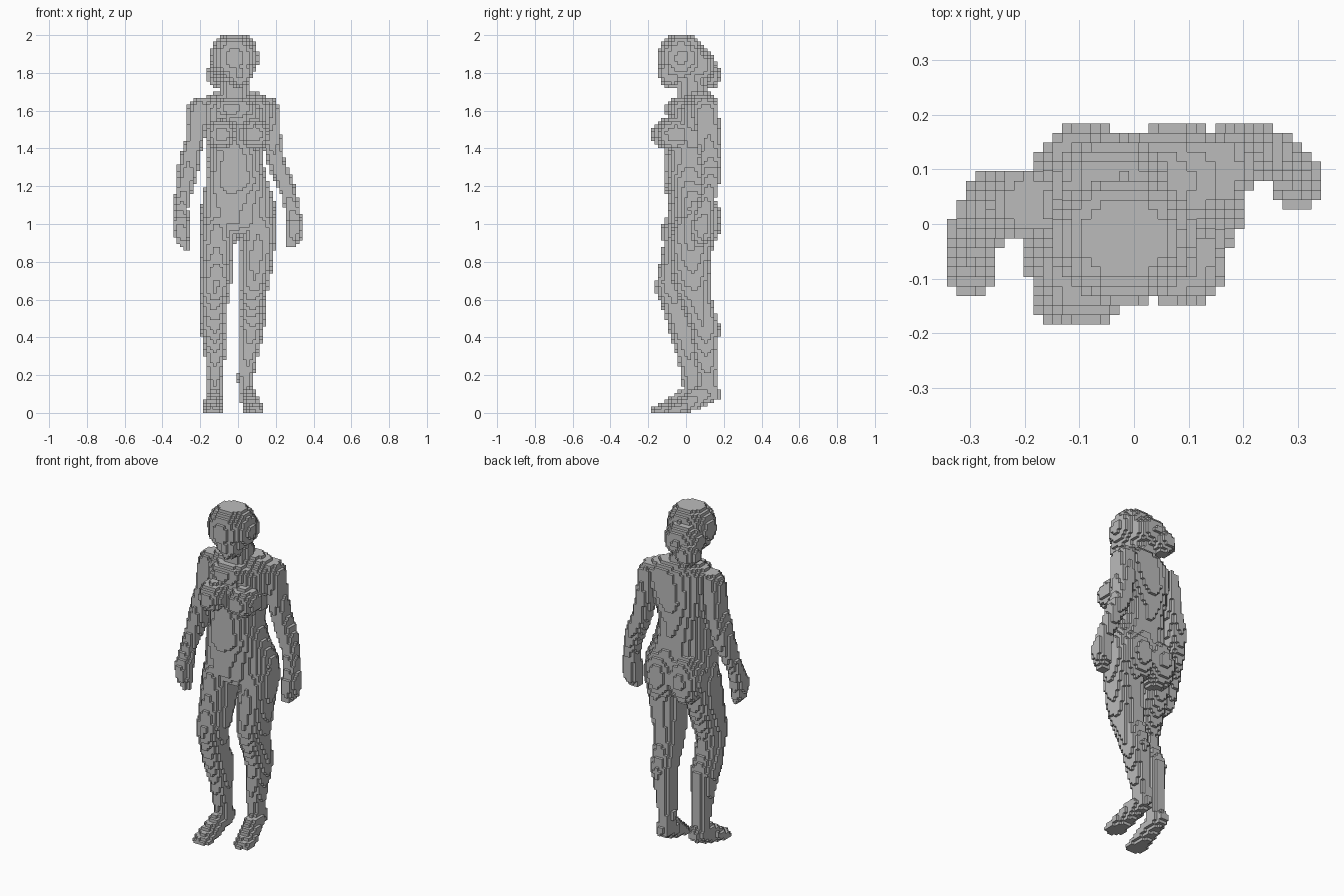
import bpy, bmesh, math

if "Cube" in bpy.data.objects:
    bpy.data.objects.remove(bpy.data.objects["Cube"], do_unlink=True)

LAYERS = 114
H = 2.0 / LAYERS          # block size
NX, NY = 19, 10           # half widths of the block grid
owner = {}                # block -> part name

grey = bpy.data.materials.new("plain_grey")
grey.diffuse_color = (0.5, 0.5, 0.5, 1)
grey.use_nodes = True
grey.node_tree.nodes["Principled BSDF"].inputs["Base Color"].default_value = (0.5, 0.5, 0.5, 1)


def fill_ellipse(name, k, cx, cy, rx, ry, yaw=0.0):
    """Fill one layer of blocks inside a turned ellipse."""
    if rx <= 0 or ry <= 0 or not 0 <= k < LAYERS:
        return
    c, s = math.cos(yaw), math.sin(yaw)
    for i in range(-NX, NX + 1):
        for j in range(-NY, NY + 1):
            dx, dy = i * H - cx, j * H - cy
            u, v = (dx * c + dy * s) / rx, (dy * c - dx * s) / ry
            if u * u + v * v <= 1:
                owner.setdefault((i, j, k), name)


def column(name, slices, yaw=0.0):
    """Stack of ellipses (z, cx, cy, rx, ry), listed from the top down."""
    for top, low in zip(slices, slices[1:]):
        for k in range(LAYERS):
            z = (k + 0.5) * H
            if low[0] <= z < top[0]:
                t = (top[0] - z) / (top[0] - low[0])
                fill_ellipse(name, k, *[a + (b - a) * t for a, b in zip(top[1:], low[1:])], yaw)


def ball(name, centre, radii, yaw=0.0):
    cx, cy, cz = centre
    rx, ry, rz = radii
    for k in range(LAYERS):
        d = ((k + 0.5) * H - cz) / rz
        if abs(d) < 1:
            f = math.sqrt(1 - d * d)
            fill_ellipse(name, k, cx, cy, rx * f, ry * f, yaw)


def chain(name, balls, steps=5):
    """Row of balls blended between (x, y, z, rx, ry, rz) stations."""
    for a, b in zip(balls, balls[1:]):
        for n in range(steps + 1):
            p = [u + (v - u) * n / steps for u, v in zip(a, b)]
            ball(name, p[:3], p[3:])


TURN = math.radians(13)   # body turned a little to its right side forward

# Head, face and hair knot
ball("head", (-0.02, -0.025, 1.88), (0.13, 0.125, 0.14))
ball("face", (0.005, -0.075, 1.80), (0.065, 0.072, 0.08), math.radians(20))
ball("hair_knot", (-0.10, 0.12, 1.785), (0.066, 0.066, 0.07))
ball("hair_knot", (-0.04, 0.07, 1.84), (0.11, 0.09, 0.10))
column("neck", [(1.80, -0.02, 0.02, 0.075, 0.075), (1.70, -0.02, 0.04, 0.078, 0.085),
                (1.62, -0.01, 0.05, 0.11, 0.10)])

# Torso, chest and seat
column("torso", [
    (1.70, -0.01, 0.06, 0.11, 0.06), (1.675, -0.005, 0.06, 0.165, 0.08),
    (1.65, 0, 0.06, 0.195, 0.10), (1.60, 0, 0.045, 0.195, 0.118),
    (1.48, -0.01, 0.035, 0.168, 0.13), (1.34, -0.015, 0.012, 0.145, 0.132),
    (1.22, -0.005, 0.008, 0.168, 0.128), (1.15, 0, 0.02, 0.19, 0.118),
    (1.08, 0.005, 0.03, 0.205, 0.118), (1.00, 0.003, 0.035, 0.20, 0.12),
    (0.94, 0, 0.03, 0.13, 0.08)], TURN)
ball("upper_chest", (-0.01, -0.03, 1.61), (0.12, 0.08, 0.065), TURN)
ball("right_breast", (-0.087, -0.085, 1.475), (0.085, 0.100, 0.085))
ball("left_breast", (0.085, -0.055, 1.475), (0.085, 0.100, 0.085))
ball("right_buttock", (-0.075, 0.085, 1.02), (0.11, 0.095, 0.15))
ball("left_buttock", (0.075, 0.095, 1.02), (0.11, 0.090, 0.15))

# Arms, each ending in a hand
column("right_arm", [
    (1.67, -0.19, 0.04, 0.03, 0.045), (1.63, -0.212, 0.035, 0.052, 0.065),
    (1.45, -0.225, 0.032, 0.05, 0.067), (1.35, -0.255, 0.032, 0.055, 0.066),
    (1.25, -0.27, 0.018, 0.055, 0.060), (1.15, -0.293, -0.01, 0.042, 0.048),
    (1.08, -0.302, -0.04, 0.038, 0.042)])
column("right_hand", [
    (1.08, -0.302, -0.04, 0.038, 0.042), (1.00, -0.302, -0.075, 0.043, 0.053),
    (0.92, -0.295, -0.085, 0.036, 0.045), (0.865, -0.278, -0.09, 0.018, 0.02)])
column("left_arm", [
    (1.67, 0.15, 0.09, 0.04, 0.05), (1.62, 0.168, 0.105, 0.05, 0.066),
    (1.45, 0.18, 0.12, 0.05, 0.064), (1.35, 0.195, 0.13, 0.05, 0.058),
    (1.25, 0.235, 0.13, 0.053, 0.054), (1.15, 0.27, 0.115, 0.042, 0.045),
    (1.08, 0.290, 0.10, 0.040, 0.042)])
column("left_hand", [
    (1.08, 0.290, 0.10, 0.040, 0.042), (1.00, 0.300, 0.08, 0.046, 0.053),
    (0.92, 0.295, 0.08, 0.039, 0.048), (0.88, 0.28, 0.07, 0.022, 0.03)])

# Legs
column("right_leg", [
    (1.08, -0.10, 0.02, 0.08, 0.09), (1.00, -0.11, 0.01, 0.095, 0.115),
    (0.85, -0.115, -0.015, 0.088, 0.112),
    (0.70, -0.115, -0.06, 0.082, 0.10), (0.64, -0.12, -0.07, 0.075, 0.088),
    (0.55, -0.125, -0.045, 0.07, 0.08), (0.45, -0.128, -0.01, 0.072, 0.085),
    (0.30, -0.122, 0.015, 0.054, 0.062), (0.18, -0.123, 0.03, 0.042, 0.052),
    (0.08, -0.123, 0.045, 0.04, 0.055)])
column("left_leg", [
    (1.08, 0.11, 0.06, 0.085, 0.09), (1.00, 0.113, 0.05, 0.098, 0.115),
    (0.85, 0.10, 0.03, 0.092, 0.108),
    (0.70, 0.085, 0.03, 0.084, 0.10), (0.60, 0.075, 0.05, 0.072, 0.09),
    (0.45, 0.073, 0.10, 0.067, 0.08), (0.30, 0.055, 0.105, 0.05, 0.06),
    (0.18, 0.04, 0.115, 0.042, 0.052), (0.10, 0.045, 0.125, 0.04, 0.055)])

# Feet, sloping down from the heel to the toes
chain("right_foot", [(-0.122, 0.06, 0.09, 0.040, 0.055, 0.05),
                     (-0.128, -0.02, 0.065, 0.044, 0.05, 0.055),
                     (-0.133, -0.09, 0.03, 0.052, 0.05, 0.035),
                     (-0.133, -0.14, 0.012, 0.050, 0.048, 0.022)])
chain("left_foot", [(0.045, 0.13, 0.105, 0.040, 0.055, 0.05),
                    (0.060, 0.05, 0.075, 0.044, 0.05, 0.055),
                    (0.076, -0.01, 0.035, 0.052, 0.05, 0.038),
                    (0.083, -0.06, 0.012, 0.052, 0.05, 0.022)])

# Each face direction with its four corners, counter-clockwise from outside
SIDES = {
    (1, 0, 0): [(1, 0, 0), (1, 1, 0), (1, 1, 1), (1, 0, 1)],
    (-1, 0, 0): [(0, 0, 0), (0, 0, 1), (0, 1, 1), (0, 1, 0)],
    (0, 1, 0): [(0, 1, 0), (0, 1, 1), (1, 1, 1), (1, 1, 0)],
    (0, -1, 0): [(0, 0, 0), (1, 0, 0), (1, 0, 1), (0, 0, 1)],
    (0, 0, 1): [(0, 0, 1), (1, 0, 1), (1, 1, 1), (0, 1, 1)],
    (0, 0, -1): [(0, 0, 0), (0, 1, 0), (1, 1, 0), (1, 0, 0)],
}

# Turn the exposed block sides of every part into a mesh
for part in dict.fromkeys(owner.values()):
    bm = bmesh.new()
    verts = {}
    for (i, j, k), name in owner.items():
        if name != part:
            continue
        for (a, b, c), corners in SIDES.items():
            if (i + a, j + b, k + c) in owner:
                continue
            quad = []
            for p, q, r in corners:
                key = (i + p, j + q, k + r)
                if key not in verts:
                    verts[key] = bm.verts.new(((key[0] - 0.5) * H, (key[1] - 0.5) * H, key[2] * H))
                quad.append(verts[key])
            bm.faces.new(quad)
    mesh = bpy.data.meshes.new(part)
    bm.to_mesh(mesh)
    bm.free()
    mesh.materials.append(grey)
    bpy.context.scene.collection.objects.link(bpy.data.objects.new(part, mesh))
